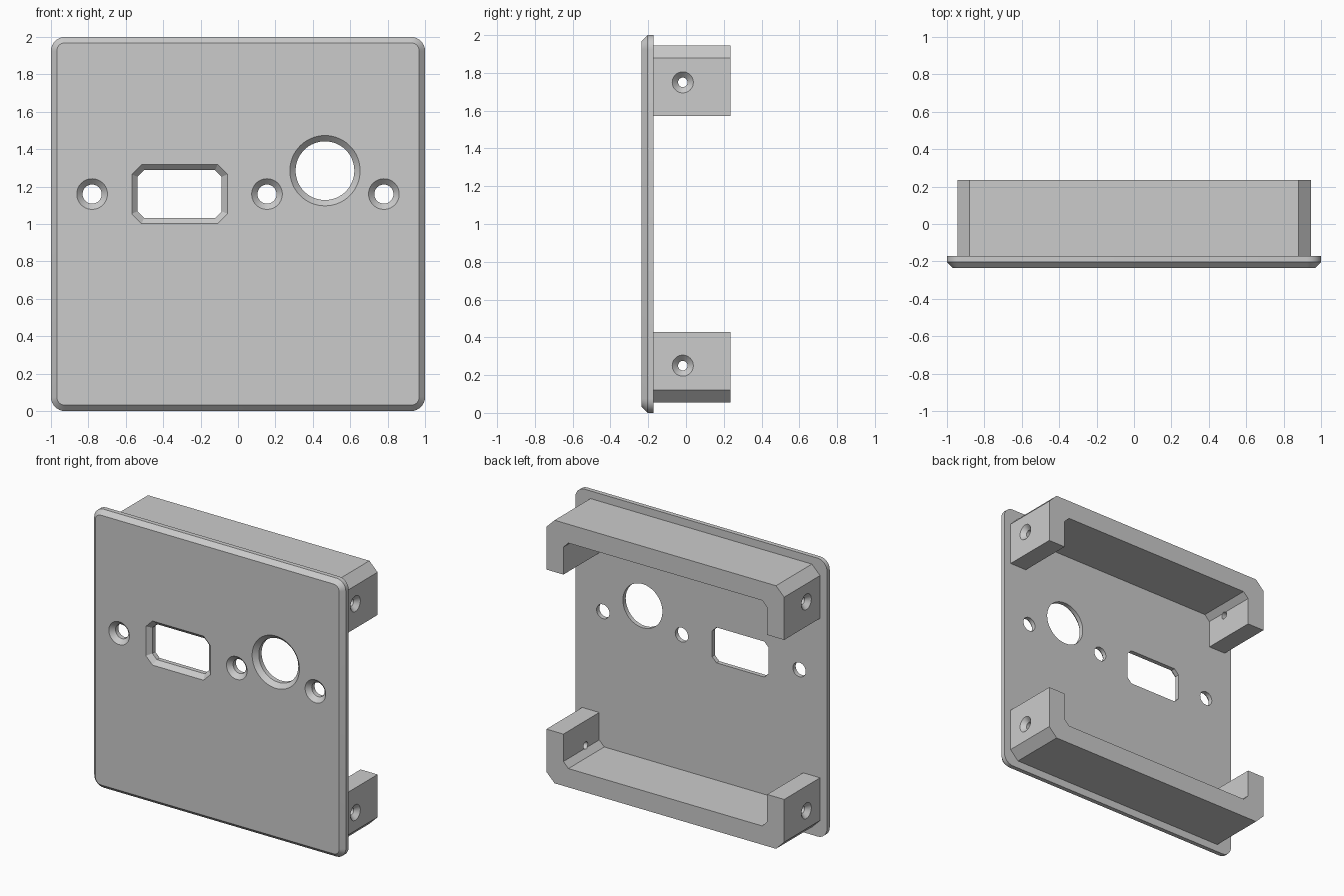
import bpy, bmesh
from math import sin, cos, pi

cube = bpy.data.objects.get("Cube")
if cube:
    bpy.data.objects.remove(cube, do_unlink=True)

FRONT, BACK, PLATE_BACK = -0.235, 0.235, -0.172
BEVEL = 0.031     # chamfer of the plate rim and of every hole
OVER = 0.01       # how far cutters run past a surface

grey = bpy.data.materials.new("plain grey")
grey.use_nodes = True
grey.diffuse_color = (0.6, 0.6, 0.6, 1)
grey.node_tree.nodes["Principled BSDF"].inputs["Base Color"].default_value = (0.6, 0.6, 0.6, 1)


def rect(cx, cz, w, h, corner, segs):
    """Rectangle outline; one segment gives cut corners, more give round ones."""
    pts = []
    for k, (sx, sz) in enumerate([(1, 1), (-1, 1), (-1, -1), (1, -1)]):
        for i in range(segs + 1):
            a = (k + i / segs) * pi / 2
            pts.append((cx + sx * (w / 2 - corner) + corner * cos(a),
                        cz + sz * (h / 2 - corner) + corner * sin(a)))
    return pts


def circle(cx, cz, r, n=64):
    return [(cx + r * cos(2 * pi * i / n), cz + r * sin(2 * pi * i / n)) for i in range(n)]


def loft(bm, loops, axis="y"):
    """Closed skin through outlines placed at positions along an axis."""
    rings = [[bm.verts.new((u, p, v) if axis == "y" else (p, u, v)) for u, v in pts]
             for p, pts in loops]
    for a, b in zip(rings, rings[1:]):
        for i in range(len(a)):
            j = (i + 1) % len(a)
            bm.faces.new((a[i], a[j], b[j], b[i]))
    bm.faces.new(rings[0])
    bm.faces.new(rings[-1])


def make(name, bm):
    bmesh.ops.recalc_face_normals(bm, faces=bm.faces)
    mesh = bpy.data.meshes.new(name)
    bm.to_mesh(mesh)
    bm.free()
    mesh.materials.append(grey)
    obj = bpy.data.objects.new(name, mesh)
    bpy.context.collection.objects.link(obj)
    return obj


def cut_and_finish(obj, cutter):
    mod = obj.modifiers.new("holes", "BOOLEAN")
    mod.operation, mod.solver, mod.object = "DIFFERENCE", "EXACT", cutter
    bpy.ops.object.select_all(action="DESELECT")
    obj.select_set(True)
    bpy.context.view_layer.objects.active = obj
    bpy.ops.object.modifier_apply(modifier=mod.name)
    bpy.data.objects.remove(cutter, do_unlink=True)
    bpy.ops.object.shade_smooth_by_angle(angle=pi / 7)


# Face plate with round corners and a chamfered front rim
bm = bmesh.new()
full = rect(0, 1, 2, 2, 0.075, 8)
loft(bm, [(FRONT, rect(0, 1, 2 - 2 * BEVEL, 2 - 2 * BEVEL, 0.075 - BEVEL, 8)),
          (FRONT + BEVEL, full), (PLATE_BACK, full)])
plate = make("face_plate", bm)

# Countersunk screw holes, large round opening and cut-corner window
bm = bmesh.new()
for x, z, r in [(-0.78, 1.16, 0.051), (0.155, 1.16, 0.051), (0.78, 1.16, 0.051),
                (0.465, 1.285, 0.157)]:
    loft(bm, [(FRONT - OVER, circle(x, z, r + BEVEL + OVER)),
              (FRONT + BEVEL, circle(x, z, r)),
              (PLATE_BACK + OVER, circle(x, z, r))])


def window(grow):
    # cut corners lengthen with the offset so the bevel keeps an even width
    return rect(-0.312, 1.16, 0.45 + 2 * grow, 0.255 + 2 * grow, 0.035 + 0.586 * grow, 1)


loft(bm, [(FRONT - OVER, window(BEVEL + OVER)), (FRONT + BEVEL, window(0)),
          (PLATE_BACK + OVER, window(0))])
cut_and_finish(plate, make("plate_cutter", bm))

# U-shaped brackets at top and bottom, each with two countersunk side holes
OUT, WALL, CHAMFER, CORNER, LEG = 0.945, 0.135, 0.065, 0.04, 0.573
HOLE_Y, HOLE_Z, HOLE_R = -0.017, 0.75, 0.025
inner = OUT - WALL
half = [(inner - CORNER, inner), (inner, inner - CORNER), (inner, LEG),
        (OUT, LEG), (OUT, OUT - CHAMFER), (OUT - CHAMFER, OUT)]
profile = half + [(-x, z) for x, z in reversed(half)]
for name, up in (("top_bracket", 1), ("bottom_bracket", -1)):
    bm = bmesh.new()
    outline = [(x, 1 + up * z) for x, z in profile]
    loft(bm, [(PLATE_BACK, outline), (BACK, outline)])
    bracket = make(name, bm)
    bm = bmesh.new()
    for side in (1, -1):
        z = 1 + up * HOLE_Z
        small = circle(HOLE_Y, z, HOLE_R, 32)
        loft(bm, [(side * (OUT + OVER), circle(HOLE_Y, z, HOLE_R + BEVEL + OVER, 32)),
                  (side * (OUT - BEVEL), small), (side * (inner - OVER), small)], "x")
    cut_and_finish(bracket, make("bracket_cutter", bm))
